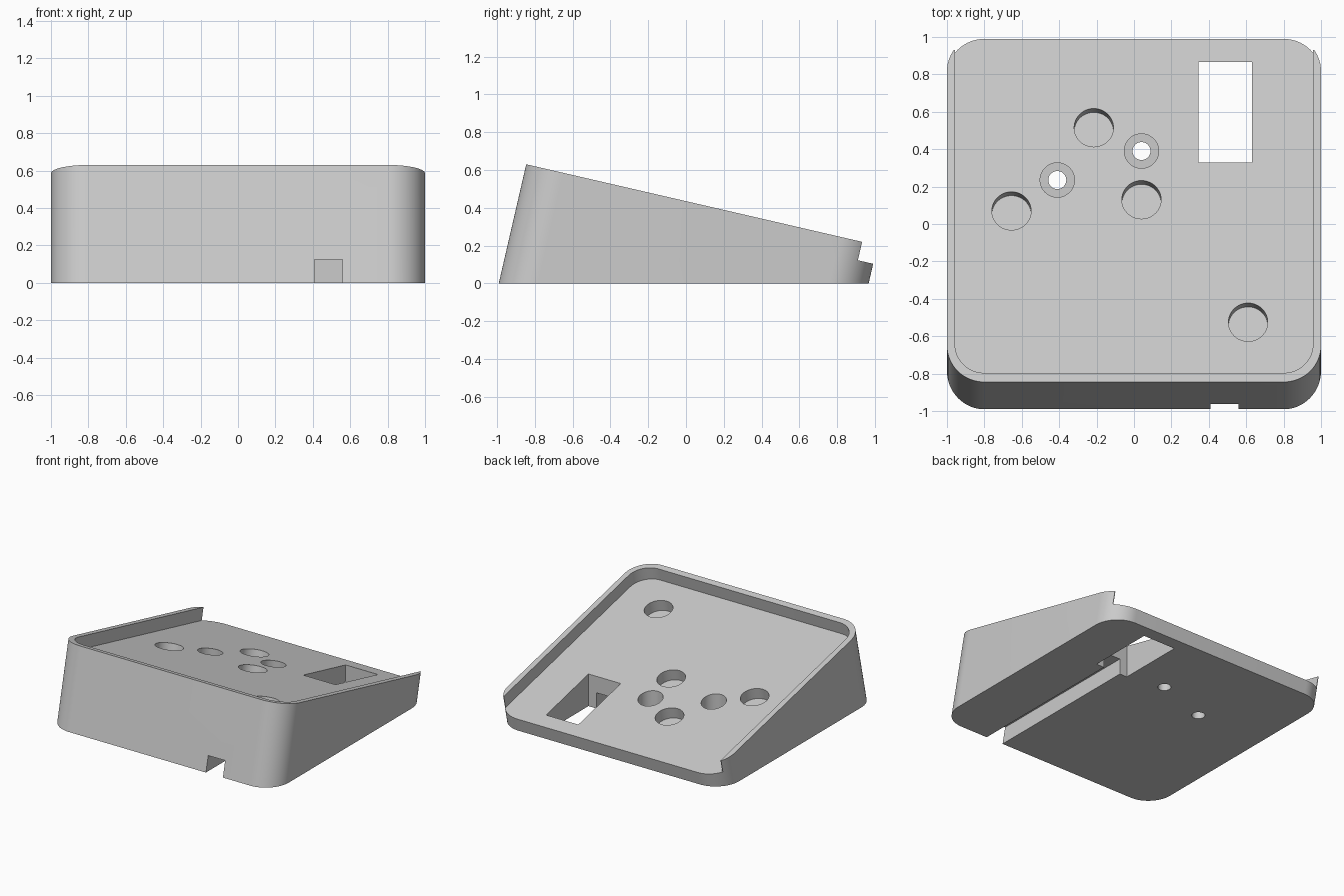
import bpy, bmesh
from math import radians, sin, cos, pi
from mathutils import Matrix, Vector

if "Cube" in bpy.data.objects:
    bpy.data.objects.remove(bpy.data.objects["Cube"])

TILT = radians(13)
LEAN = Matrix.Rotation(-TILT, 4, 'X')
FLOOR, RIM = 0.324, 0.424          # heights along the leaning axis
FRONT, BACK, RIM_END = -0.965, 0.941, 0.858

grey = bpy.data.materials.new("grey plastic")
grey.use_nodes = True
grey.diffuse_color = (0.6, 0.6, 0.6, 1)
grey.node_tree.nodes["Principled BSDF"].inputs["Base Color"].default_value = (0.6, 0.6, 0.6, 1)


def arc(cx, cy, r, start, steps=16):
    """Quarter-circle points, counter-clockwise from the start angle."""
    return [(cx + r * cos(start + pi / 2 * i / steps),
             cy + r * sin(start + pi / 2 * i / steps)) for i in range(steps + 1)]


def prism(name, outline, low, high, matrix=Matrix()):
    """Extrude an outline between two heights and place it."""
    bm = bmesh.new()
    base = bm.faces.new([bm.verts.new((x, y, low)) for x, y in outline])
    top = bmesh.ops.extrude_face_region(bm, geom=[base])["geom"]
    bmesh.ops.translate(bm, vec=(0, 0, high - low),
                        verts=[v for v in top if isinstance(v, bmesh.types.BMVert)])
    bmesh.ops.recalc_face_normals(bm, faces=bm.faces)
    bm.transform(matrix)
    mesh = bpy.data.meshes.new(name)
    bm.to_mesh(mesh)
    bm.free()
    mesh.materials.append(grey)
    ob = bpy.data.objects.new(name, mesh)
    bpy.context.collection.objects.link(ob)
    return ob


def box(x0, x1, y0, y1):
    return [(x0, y0), (x1, y0), (x1, y1), (x0, y1)]


def circle(x, y, r, steps=48):
    return [(x + r * cos(2 * pi * i / steps), y + r * sin(2 * pi * i / steps))
            for i in range(steps)]


# Leaning rounded block, trimmed flat at the ground
R = 0.2
shell = (arc(1 - R, BACK - R, R, 0) + arc(R - 1, BACK - R, R, pi / 2)
         + arc(R - 1, FRONT + R, R, pi) + arc(1 - R, FRONT + R, R, 1.5 * pi))
body = prism("wedge_case", shell, -0.6, RIM, LEAN)
bm = bmesh.new()
bm.from_mesh(body.data)
cut = bmesh.ops.bisect_plane(bm, geom=bm.verts[:] + bm.edges[:] + bm.faces[:],
                             plane_co=(0, 0, 0), plane_no=(0, 0, -1), clear_outer=True)
bmesh.ops.contextual_create(bm, geom=[e for e in cut["geom_cut"]
                                      if isinstance(e, bmesh.types.BMEdge)])
bmesh.ops.recalc_face_normals(bm, faces=bm.faces)
bm.to_mesh(body.data)
bm.free()

# Tray recess, open at the back where the rim stops
r, side, lip = 0.157, 0.957, FRONT + 0.05
recess = ([(1.2, RIM_END), (1.2, 1.3), (-1.2, 1.3), (-1.2, RIM_END), (-side, RIM_END)]
          + arc(r - side, lip + r, r, pi) + arc(side - r, lip + r, r, 1.5 * pi)
          + [(side, RIM_END)])
cutters = [prism("tray_cutter", recess, FLOOR, 0.7, LEAN)]

# Upright window and the cable slot leading to it from the front
cutters.append(prism("window_cutter", box(0.345, 0.63, 0.33, 0.865), -0.2, 0.8))
cutters.append(prism("slot_cutter", box(0.41, 0.56, -1.2, 0.5), -0.2, 0.125))

# Blind round sockets, square to the tray floor
for x, y in [(-0.215, 0.515), (-0.655, 0.07), (0.04, 0.13), (0.61, -0.525)]:
    z = (FLOOR - y * sin(TILT)) / cos(TILT)
    place = Matrix.Translation(Vector((x, y, z))) @ LEAN
    cutters.append(prism("socket_cutter", circle(0, 0, 0.105), -0.09, 0.05, place))

# Upright counterbored screw holes
for x, y in [(0.04, 0.39), (-0.41, 0.235)]:
    cutters.append(prism("counterbore_cutter", circle(x, y, 0.092), 0.08, 0.6))
    cutters.append(prism("screw_cutter", circle(x, y, 0.048), -0.2, 0.4))

bpy.context.view_layer.objects.active = body
body.select_set(True)
for c in cutters:
    c.hide_render = True
    mod = body.modifiers.new(c.name, 'BOOLEAN')
    mod.operation, mod.solver, mod.object = 'DIFFERENCE', 'EXACT', c
    bpy.ops.object.modifier_apply(modifier=mod.name)
    bpy.data.objects.remove(c)

bpy.ops.object.shade_smooth_by_angle(angle=radians(30))
